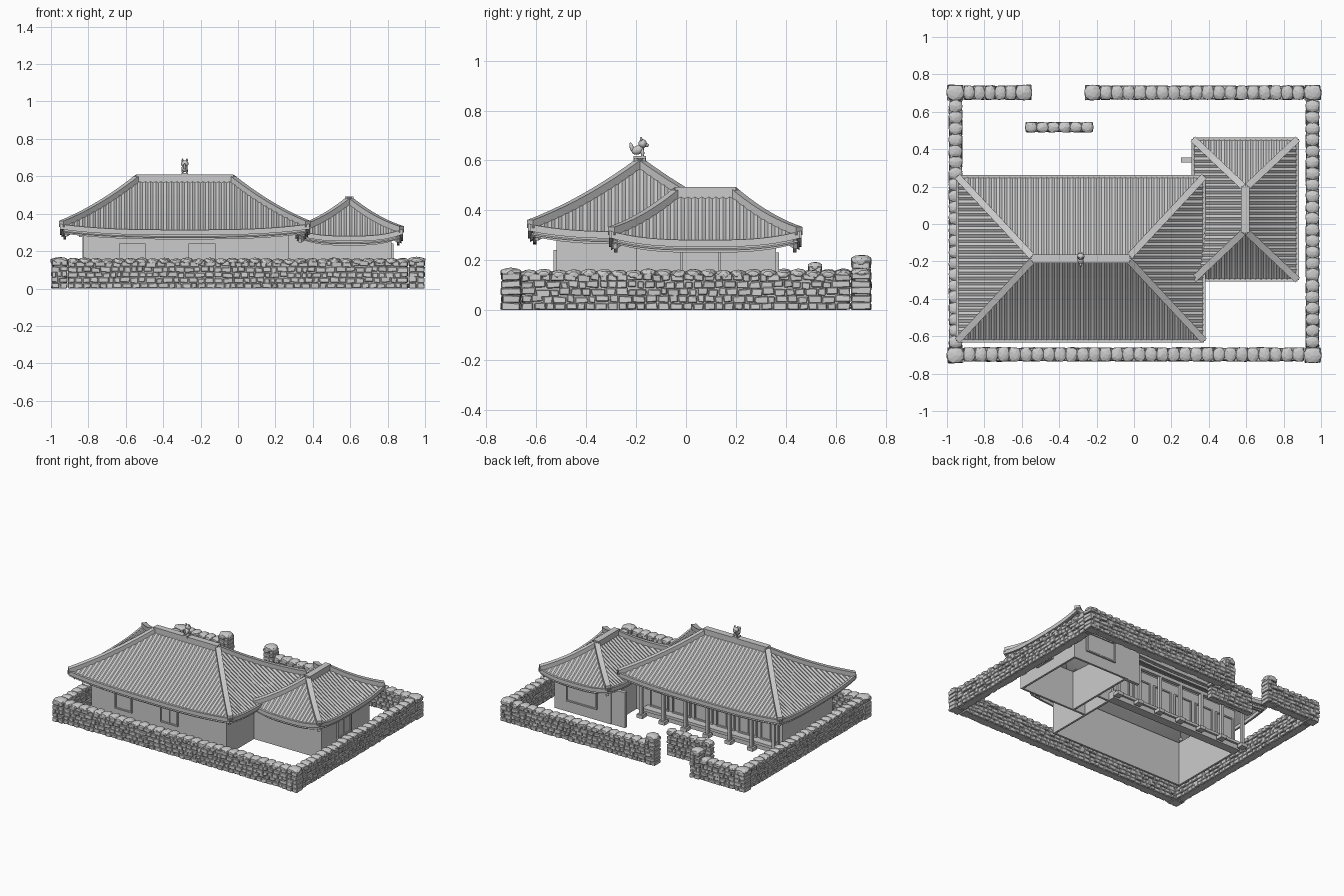
import bpy, bmesh, math, random
from mathutils import Vector as V, Matrix as M

if "Cube" in bpy.data.objects:
    bpy.data.objects.remove(bpy.data.objects["Cube"])
random.seed(4)

def finish(name, bm, normals=True):
    if normals:
        bmesh.ops.recalc_face_normals(bm, faces=bm.faces)
    me = bpy.data.meshes.new(name)
    bm.to_mesh(me)
    bm.free()
    ob = bpy.data.objects.new(name, me)
    bpy.context.collection.objects.link(ob)
    return ob

def add_box(bm, x0, x1, y0, y1, z0, z1, jit=0.0):
    vs = bmesh.ops.create_cube(bm, size=1)['verts']
    for v in vs:
        v.co = V(((x0 + x1) / 2 + v.co.x * (x1 - x0), (y0 + y1) / 2 + v.co.y * (y1 - y0),
                  (z0 + z1) / 2 + v.co.z * (z1 - z0)))
        if jit:
            v.co += V([random.uniform(-jit, jit) for _ in range(3)])
            v.co.z = max(v.co.z, 0)

def boxes(name, *dims):
    bm = bmesh.new()
    for d in dims:
        add_box(bm, *d)
    return finish(name, bm)

def add_beam(bm, path, w, h):
    # rectangular section swept along a path, resting on it
    rings = []
    for i, p in enumerate(path):
        t = path[min(i + 1, len(path) - 1)] - path[max(i - 1, 0)]
        s = V((-t.y, t.x, 0)).normalized() * w / 2
        up = V((0, 0, h))
        rings.append([bm.verts.new(q) for q in (p - s, p + s, p + s + up, p - s + up)])
    for a, b in zip(rings, rings[1:]):
        for k in range(4):
            bm.faces.new((a[k], a[(k + 1) % 4], b[(k + 1) % 4], b[k]))
    bm.faces.new(rings[0])
    bm.faces.new(rings[-1][::-1])

# ---------- hipped tile roofs ----------
def roof(name, x0, x1, y0, y1, ra, rb, eave, top, lift):
    c = [V((x0, y0)), V((x1, y0)), V((x1, y1)), V((x0, y1))]
    ra, rb = V(ra), V(rb)
    along_x = abs(rb.x - ra.x) > abs(rb.y - ra.y)
    ends = [ra, rb, rb, ra] if along_x else [ra, ra, rb, rb]

    def surf(i, p, t):
        A, B = c[i], c[(i + 1) % 4]
        d = (B - A).normalized()
        n = V((-d.y, d.x))
        L = (B - A).length
        pa, pb = (ends[i] - A).dot(d), (ends[(i + 1) % 4] - A).dot(d)
        tm = min(1, p / pa, (L - p) / (L - pb))
        t *= tm
        lo, hi = pa * t, L - (L - pb) * t
        s = abs(2 * (p - lo) / (hi - lo) - 1) if hi - lo > 1e-5 else 1
        q = A + d * p + n * (ends[i] - A).dot(n) * t
        z = eave + (top - eave) * (0.82 * t + 0.18 * t * t) + lift * s ** 3 * (1 - t) ** 2
        return V((q.x, q.y, z))

    def panels(part, amp, dz, step):
        bm = bmesh.new()
        for i in range(4):
            L = (c[(i + 1) % 4] - c[i]).length
            ribs = round(L / 0.028)
            n = ribs * step
            grid = []
            for k in range(n + 1):
                off = V((0, 0, dz + amp * math.cos(2 * math.pi * k / step)))
                grid.append([bm.verts.new(surf(i, L * k / n, r / 8) + off) for r in range(9)])
            for a, b in zip(grid, grid[1:]):
                for r in range(8):
                    bm.faces.new((a[r], b[r], b[r + 1], a[r + 1]))
        bmesh.ops.remove_doubles(bm, verts=bm.verts, dist=1e-5)
        return finish(name + part, bm, normals=False)

    panels("_tiles", 0.004, 0, 4)
    under = panels("_underside", 0, -0.035, 1)
    under.data.flip_normals()

    # eave tile edge, fascia board, hip and ridge caps, corner rafter ends
    edge, fascia, caps, tips = (bmesh.new() for _ in range(4))
    mid = V(((x0 + x1) / 2, (y0 + y1) / 2, 0))
    for i in range(4):
        L = (c[(i + 1) % 4] - c[i]).length
        line = [surf(i, L * k / 24, 0) for k in range(25)]
        add_beam(edge, [p - V((0, 0, 0.022)) for p in line], 0.016, 0.028)
        sx, sy = 1 - 0.036 / (x1 - x0), 1 - 0.036 / (y1 - y0)
        add_beam(fascia, [V((mid.x + (p.x - mid.x) * sx, mid.y + (p.y - mid.y) * sy, p.z - 0.045))
                          for p in line], 0.014, 0.03)
        pa = (ends[i] - c[i]).dot((c[(i + 1) % 4] - c[i]).normalized())
        hip = [surf(i, pa * k / 10, 1) for k in range(11)]
        add_beam(caps, [p - V((0, 0, 0.01)) for p in hip], 0.036, 0.033)
        add_beam(tips, [p - V((0, 0, 0.07 - 0.01 * k)) for k, p in enumerate(surf(i, pa * f, 1) for f in (.06, .16, .3))],
                 0.022, 0.035)
    e = (rb - ra).normalized() * 0.01
    add_beam(caps, [V((*(ra - e), top - 0.02)), V((*(rb + e), top - 0.02))], 0.046, 0.045)
    finish(name + "_eave_edge", edge)
    finish(name + "_fascia", fascia)
    finish(name + "_ridge_caps", caps)
    finish(name + "_corner_rafters", tips)

roof("main_roof", -0.945, 0.375, -0.625, 0.255, (-0.535, -0.185), (-0.035, -0.185), 0.308, 0.585, 0.03)
roof("annex_roof", 0.315, 0.875, -0.3, 0.455, (0.595, -0.035), (0.595, 0.19), 0.275, 0.468, 0.035)

# ---------- house bodies (hollow, open underneath) ----------
def shell(name, x0, x1, y0, y1, h, t=0.015):
    boxes(name, (x0, x1, y0, y0 + t, 0, h), (x0, x1, y1 - t, y1, 0, h),
          (x0, x0 + t, y0, y1, 0, h), (x1 - t, x1, y0, y1, 0, h))

shell("main_walls", -0.83, 0.27, -0.52, 0.06, 0.325)
shell("annex_walls", 0.36, 0.82, -0.2, 0.36, 0.29)
boxes("link_walls", (0.265, 0.365, -0.2, -0.185, 0, 0.29), (0.265, 0.365, 0.045, 0.06, 0, 0.29))
boxes("entry_screen", (0.25, 0.37, 0.33, 0.355, 0, 0.26))

def window(name, axis, face, sign, a0, a1, z0, z1, f=0.01):
    # raised frame with a recessed panel and centre bar
    bm = bmesh.new()
    m = (a0 + a1) / 2
    for b0, b1, c0, c1, d in ((a0, a1, z0, z0 + f, .012), (a0, a1, z1 - f, z1, .012), (a0, a0 + f, z0, z1, .012),
                              (a1 - f, a1, z0, z1, .012), (a0, a1, z0, z1, .004), (m - f / 3, m + f / 3, z0, z1, .007)):
        lo, hi = sorted((face - sign * 0.003, face + sign * d))
        if axis == 'x':
            add_box(bm, b0, b1, lo, hi, c0, c1)
        else:
            add_box(bm, lo, hi, b0, b1, c0, c1)
    finish(name, bm)

window("front_window_left", 'x', -0.52, -1, -0.635, -0.495, 0.11, 0.24)
window("front_window_right", 'x', -0.52, -1, -0.265, -0.12, 0.11, 0.24)
window("annex_side_window", 'y', 0.82, 1, -0.025, 0.14, 0.08, 0.24)
window("annex_back_window", 'x', 0.36, 1, 0.47, 0.72, 0.08, 0.23)

# ---------- veranda on the gate side ----------
boxes("veranda_floor", (-0.83, 0.27, 0.05, 0.125, 0.035, 0.055), (-0.83, 0.27, 0.05, 0.11, 0, 0.035))
boxes("veranda_beam", (-0.85, 0.29, 0.135, 0.16, 0.275, 0.3))
cols = [-0.82 + 1.08 * k / 6 for k in range(7)]
boxes("veranda_posts", *[(x - .011, x + .011, 0.137, 0.159, 0.02, 0.29) for x in cols])
boxes("post_stones", *[(x - .024, x + .024, 0.124, 0.172, 0, 0.025) for x in cols])
for k, (a, b) in enumerate(zip(cols, cols[1:])):
    window(f"veranda_door_{k + 1}", 'x', 0.06, 1, a + 0.015, b - 0.015, 0.055, 0.255)

# ---------- rubble stone walls ----------
def stone_wall(name, x0, x1, y0, y1, h, cap=0.02):
    bm = bmesh.new()
    along_x = x1 - x0 >= y1 - y0
    a0, a1, b0, b1 = (x0, x1, y0, y1) if along_x else (y0, y1, x0, x1)
    put = lambda p0, p1, q0, q1, z0, z1, j: (add_box(bm, p0, p1, q0, q1, z0, z1, j) if along_x
                                             else add_box(bm, q0, q1, p0, p1, z0, z1, j))
    rows = max(4, round(h / 0.03))
    for r in range(rows):
        p = a0
        while p < a1 - 0.001:
            w = random.uniform(0.028, 0.058)
            if a1 - p - w < 0.025:
                w = a1 - p
            s = random.uniform(0, 0.006)
            up = random.uniform(-0.004, 0.004) if r else 0
            put(p + .0015, p + w - .0015, b0 + s, b1 - s, r * h / rows + up + .001, (r + 1) * h / rows + up - .001, 0.003)
            p += w
    # rounded cap stones
    n = max(1, round((a1 - a0) / 0.06))
    for k in range(n):
        p = a0 + (k + 0.5) * (a1 - a0) / n
        q = (b0 + b1) / 2
        vs = bmesh.ops.create_icosphere(bm, subdivisions=2, radius=1)['verts']
        sa, sb = (a1 - a0) / n * 0.54, (b1 - b0) * 0.51
        z = h + random.uniform(-0.004, 0.002)
        for v in vs:
            co = v.co * random.uniform(0.9, 1.02)
            da, db = (max(-.85, min(.85, g)) / .85 for g in co.xy)
            u, t = p + da * sa, q + db * sb
            v.co = V((u, t, z + co.z * cap)) if along_x else V((t, u, z + co.z * cap))
    ob = finish(name, bm)
    bev = ob.modifiers.new("chipped_edges", 'BEVEL')
    bev.width = 0.003
    bev.segments = 1
    bev.limit_method = 'ANGLE'
    bev.angle_limit = math.radians(60)
    i = 0.014
    boxes(name + "_core", (x0 + i, x1 - i, y0 + i, y1 - i, 0, h - 0.005))

stone_wall("front_wall", -0.91, 0.91, -0.735, -0.66, 0.145)
stone_wall("left_wall", -0.99, -0.918, -0.66, 0.66, 0.145)
stone_wall("right_wall", 0.918, 0.99, -0.66, 0.66, 0.145)
stone_wall("back_wall_short", -0.91, -0.63, 0.665, 0.74, 0.145)
stone_wall("back_wall_long", -0.18, 0.91, 0.665, 0.74, 0.145)
stone_wall("gate_screen_wall", -0.58, -0.22, 0.49, 0.545, 0.172)
for nm, sx, sy in (("front_left", -1, -1), ("front_right", 1, -1), ("back_left", -1, 1), ("back_right", 1, 1)):
    cx, cy = sx * 0.955, sy * 0.702
    stone_wall(nm + "_corner_pier", cx - .043, cx + .043, cy - .041, cy + .041, 0.15)
stone_wall("gate_pier_left", -0.63, -0.548, 0.662, 0.744, 0.195, 0.026)
stone_wall("gate_pier_right", -0.262, -0.18, 0.662, 0.744, 0.195, 0.026)

# ---------- guardian figure on the ridge ----------
boxes("figure_base", (-0.303, -0.267, -0.21, -0.16, 0.6, 0.618))
bm = bmesh.new()
def blob(y, z, rx, ry, rz, tilt=0, x=-0.285):
    m = M.Translation((x, y, z)) @ M.Rotation(tilt, 4, 'X') @ M.Diagonal((rx, ry, rz, 1))
    bmesh.ops.create_uvsphere(bm, u_segments=14, v_segments=9, radius=1, matrix=m)
blob(-0.193, 0.642, 0.017, 0.026, 0.018, 0.4)      # body
blob(-0.174, 0.667, 0.021, 0.017, 0.018)           # head
blob(-0.158, 0.661, 0.011, 0.009, 0.008)           # muzzle
blob(-0.218, 0.652, 0.007, 0.008, 0.02, 0.3)       # tail
for s in (-1, 1):
    blob(-0.18, 0.685, 0.005, 0.005, 0.01, 0, -0.285 + s * 0.012)   # ears
    blob(-0.174, 0.63, 0.006, 0.007, 0.016, 0, -0.285 + s * 0.011)  # forelegs
fig = finish("guardian_figure", bm)
for f in fig.data.polygons:
    f.use_smooth = True
